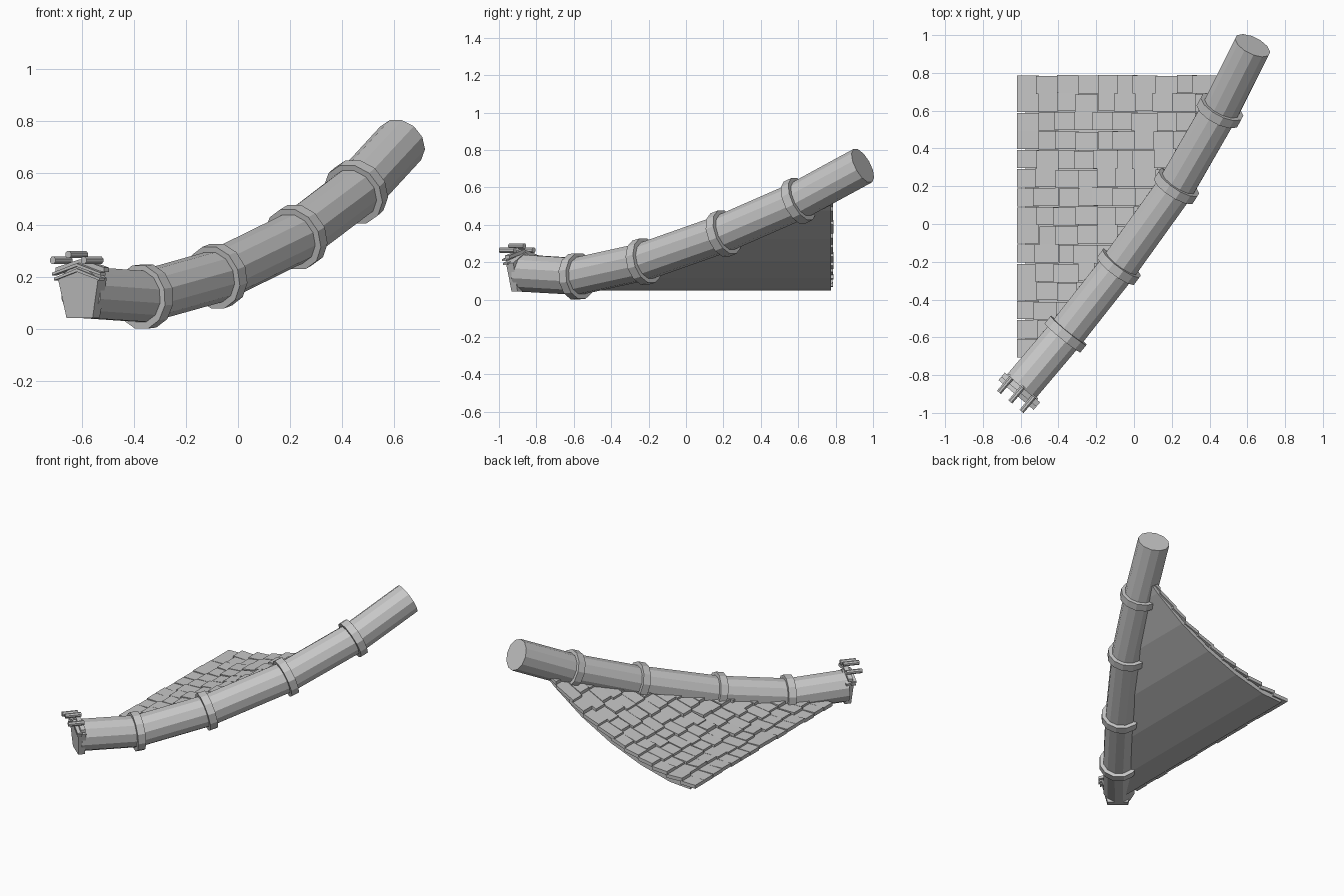
import bpy, bmesh, math, random
from mathutils import Vector

if "Cube" in bpy.data.objects:
    bpy.data.objects.remove(bpy.data.objects["Cube"])

random.seed(4)
grey = bpy.data.materials.new("stone grey")
grey.diffuse_color = (0.57, 0.57, 0.57, 1)
grey.use_nodes = True
grey.node_tree.nodes["Principled BSDF"].inputs["Base Color"].default_value = grey.diffuse_color
UP = Vector((0, 0, 1))

# Ridge centre line, from the eave end up to the open end
PATH = [Vector(p) for p in [(-.605, -.87, .141), (-.362, -.583, .124), (-.08, -.225, .203),
                            (.225, .2, .353), (.455, .6, .528), (.628, .945, .716)]]
# Underside of the curved roof, and the bed of the shingles above it, as x and z
DECK = [(-.575, .048), (-.42, .058), (-.2, .115), (.03, .205), (.25, .325), (.455, .475), (.54, .55)]
BED = [(-.62, .06), (-.365, .098), (-.08, .192), (.225, .335), (.455, .495), (.54, .565)]


def interp(pts, x):
    for (x0, v0), (x1, v1) in zip(pts, pts[1:]):
        if x <= x1:
            break
    return v0 + (v1 - v0) * (x - x0) / (x1 - x0)


def ridge_y(x):
    return interp([(p.x, p.y) for p in PATH], x)


def finish(name, bm):
    bmesh.ops.recalc_face_normals(bm, faces=bm.faces)
    me = bpy.data.meshes.new(name)
    bm.to_mesh(me)
    bm.free()
    me.materials.append(grey)
    ob = bpy.data.objects.new(name, me)
    bpy.context.collection.objects.link(ob)
    return ob


def prism(bm, a, b):
    """Solid between two matching outlines."""
    va, vb = [bm.verts.new(p) for p in a], [bm.verts.new(p) for p in b]
    bm.faces.new(va)
    bm.faces.new(vb[::-1])
    for i in range(len(a)):
        j = (i + 1) % len(a)
        bm.faces.new((va[i], vb[i], vb[j], va[j]))


def loop(c, t, r, sides):
    side = t.cross(UP).normalized()
    up = side.cross(t).normalized()
    return [c + r * (math.cos(a) * side + math.sin(a) * up)
            for a in (2 * math.pi * (i + .5) / sides for i in range(sides))]


def tangent(i):
    return (PATH[min(i + 1, len(PATH) - 1)] - PATH[max(i - 1, 0)]).normalized()


# Ridge tube with mitred bends
bm = bmesh.new()
rings = [[bm.verts.new(v) for v in loop(p, tangent(i), .102, 12)] for i, p in enumerate(PATH)]
for a, b in zip(rings, rings[1:]):
    for i in range(12):
        j = (i + 1) % 12
        bm.faces.new((a[i], a[j], b[j], b[i]))
bm.faces.new(rings[0])
bm.faces.new(rings[-1])
finish("ridge_tube", bm)

# Bands over the bends
for i in range(1, 5):
    bm = bmesh.new()
    t = tangent(i)
    prism(bm, loop(PATH[i] - t * .025, t, .126, 12), loop(PATH[i] + t * .025, t, .126, 12))
    finish(f"ridge_band_{i}", bm)

# Roof deck, cut along the ridge
bm = bmesh.new()
cols = []
for x, z in DECK:
    y = ridge_y(x)
    cols.append([bm.verts.new(p) for p in
                 [(x, y, z), (x, .775, z), (x, .775, z + .03), (x, y, z + .03)]])
for a, b in zip(cols, cols[1:]):
    for i in range(4):
        j = (i + 1) % 4
        bm.faces.new((a[i], a[j], b[j], b[i]))
bm.faces.new(cols[0])
bm.faces.new(cols[-1])
finish("roof_deck", bm)

# Tilted shingle courses, lower edges lifted over the course below
bm = bmesh.new()
COURSES, ROW = 11, .1
step = 1.15 / COURSES
for c in range(COURSES):
    for r in range(17):
        y1 = .79 - r * ROW
        y0 = y1 - ROW + .004
        x0 = -.62 + c * step + (random.uniform(-.02, .014) if c else 0)
        x1 = min(-.62 + (c + 1) * step + .012, .54)
        if y1 < ridge_y(x0) + .18:
            continue
        wob = random.uniform(-.004, .004) if r else random.uniform(-.006, 0)
        lift = random.uniform(.03, .039)
        low, high = [], []
        for x, y, h in [(x0, y0, lift), (x1, y0, .016), (x1, y1, .016), (x0, y1, lift)]:
            y = max(y + wob, ridge_y(x))
            low.append(Vector((x, y, interp(BED, x) + h - .024)))
            high.append(Vector((x, y, interp(BED, x) + h)))
        prism(bm, low, high)
finish("roof_shingles", bm)

# Eave end ornament, in a frame that follows the ridge
O = Vector((-.597, -.873, -.004))
D = Vector((.645, .764, 0))
L = Vector((.764, -.645, 0))


def at(l, d, z):
    return O + L * l + D * d + UP * z


# End plate, leaning slightly forward at the top
bm = bmesh.new()
shape = [(-.066, .046), (.066, .046), (.102, .2), (0, .258), (-.102, .2)]
prism(bm, [at(l, -.022 - (z - .045) * .06, z) for l, z in shape],
      [at(l, .02, z) for l, z in shape])
finish("end_plate", bm)

# Two stacked gable mouldings
for i, (half, z, d) in enumerate([(.115, .19, -.04), (.122, .21, -.042)]):
    bm = bmesh.new()
    shape = [(-half, z), (0, z + .034), (half, z), (half, z + .01), (0, z + .046), (-half, z + .01)]
    for part in (shape[:2] + shape[4:], shape[1:5]):
        prism(bm, [at(l, d, h) for l, h in part], [at(l, -.01, h) for l, h in part])
    finish(f"gable_moulding_{i + 1}", bm)

# Cap bar behind the pegs
bm = bmesh.new()
for s in (-1, 1):
    q = [(s * .122, .222), (0, .25), (0, .272), (s * .122, .24)]
    prism(bm, [at(l, -.02, z) for l, z in q], [at(l, .01, z) for l, z in q])
finish("cap_bar", bm)

# Three round pegs
for i, (l, z) in enumerate([(-.078, .268), (0, .29), (.078, .268)]):
    bm = bmesh.new()
    prism(bm, loop(at(l, -.09, z), D, .015, 8), loop(at(l, .012, z), D, .015, 8))
    finish(f"peg_{i + 1}", bm)
